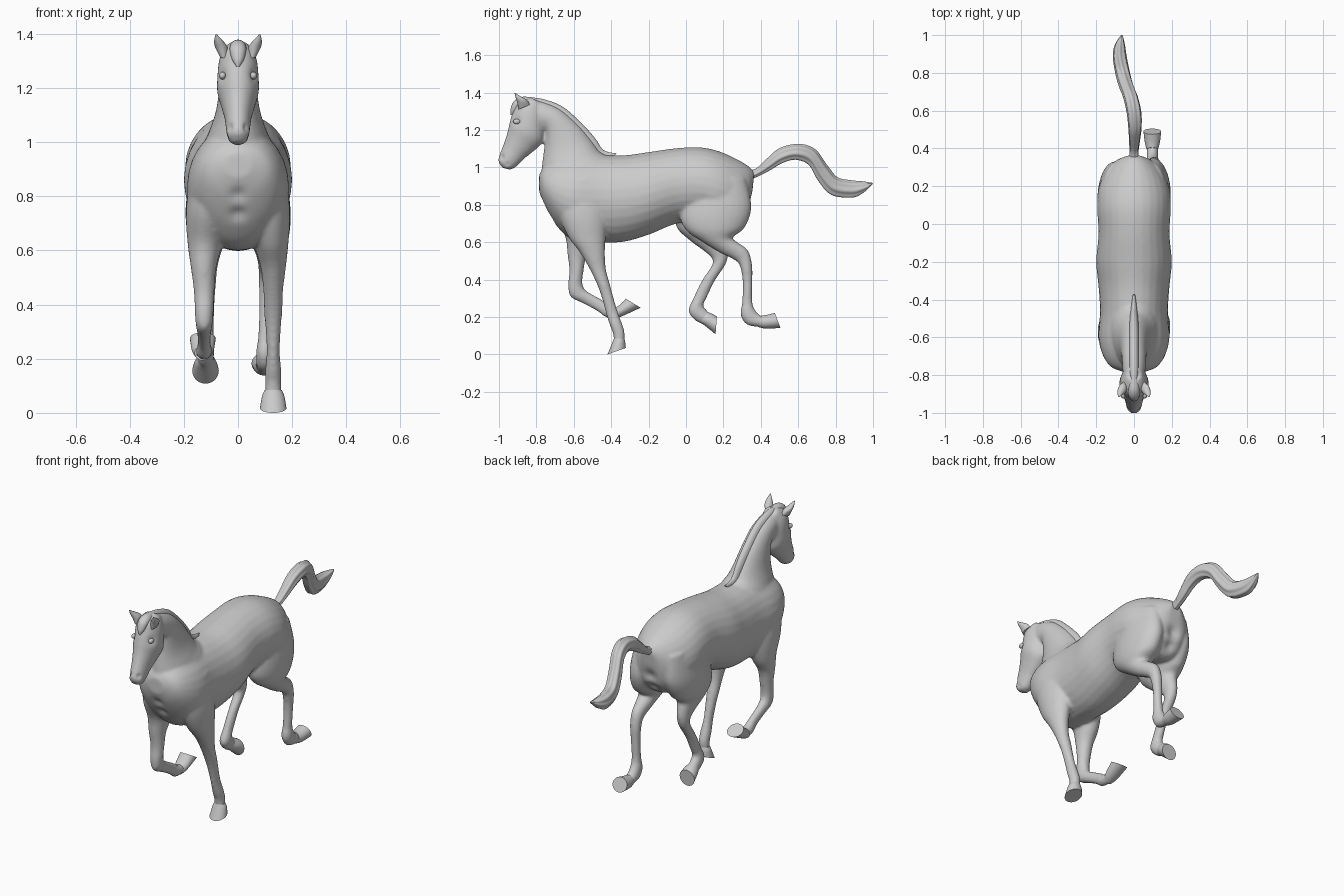
import bpy, bmesh, math
from mathutils import Vector


def spline(rows, sub):
    """Catmull-Rom interpolation of section rows."""
    out = []
    for i in range(len(rows) - 1):
        p0, p1, p2 = rows[max(i - 1, 0)], rows[i], rows[i + 1]
        p3 = rows[min(i + 2, len(rows) - 1)]
        for s in range(sub):
            t = s / sub
            out.append([0.5 * (2 * b + (c - a) * t + (2 * a - 5 * b + 4 * c - d) * t * t
                               + (3 * b - a - 3 * c + d) * t ** 3)
                        for a, b, c, d in zip(p0, p1, p2, p3)])
    return out + [list(rows[-1])]


def loft(name, rows, x=0.0, sub=5, n=28, ripple=0.0):
    """Skin of ellipses; each row is side-view edge point A (y,z), point B (y,z), half width, [x]."""
    rows = [list(r) + ([x] if len(r) == 5 else []) for r in rows]
    bm = bmesh.new()
    rings = []
    for ya, za, yb, zb, w, cx in spline(rows, sub):
        ring = []
        for k in range(n):
            a = 2 * math.pi * k / n
            r = 1 + ripple * (math.cos(7 * a) - 1)
            c, s = math.cos(a) * r, math.sin(a) * r
            ring.append(bm.verts.new((cx + w * s, (ya + yb) / 2 + c * (ya - yb) / 2,
                                      (za + zb) / 2 + c * (za - zb) / 2)))
        rings.append(ring)
    for r0, r1 in zip(rings, rings[1:]):
        for k in range(n):
            bm.faces.new((r0[k], r0[(k + 1) % n], r1[(k + 1) % n], r1[k]))
    bm.faces.new(rings[0])
    bm.faces.new(rings[-1][::-1])
    bmesh.ops.recalc_face_normals(bm, faces=bm.faces)
    me = bpy.data.meshes.new(name)
    bm.to_mesh(me)
    bm.free()
    me.shade_smooth()
    me.set_sharp_from_angle(angle=math.radians(45))
    ob = bpy.data.objects.new(name, me)
    bpy.context.collection.objects.link(ob)
    return ob


# Torso, chest to rump
torso = loft("body", [
    (-.785, .96, -.785, .87, .05), (-.76, 1.0, -.755, .79, .12), (-.70, 1.04, -.69, .685, .165),
    (-.60, 1.06, -.60, .61, .188), (-.46, 1.065, -.46, .598, .18), (-.33, 1.065, -.33, .603, .188),
    (-.2, 1.082, -.2, .64, .2), (-.05, 1.103, -.05, .70, .188), (.08, 1.107, .08, .71, .195),
    (.18, 1.085, .18, .68, .19), (.27, 1.045, .27, .68, .155), (.33, 1.01, .335, .75, .10),
    (.365, .975, .355, .87, .04)])

# Neck: crest edge, throat edge
neck = loft("neck", [
    (-.38, 1.02, -.70, .74, .14), (-.42, 1.06, -.765, .88, .13), (-.46, 1.085, -.772, .98, .108),
    (-.50, 1.14, -.764, 1.06, .085), (-.57, 1.225, -.757, 1.12, .072), (-.67, 1.312, -.757, 1.19, .064),
    (-.77, 1.355, -.78, 1.20, .06), (-.84, 1.365, -.83, 1.2, .05)])

# Head: face edge, jaw edge
head = loft("head", [
    (-.83, 1.375, -.77, 1.34, .04), (-.90, 1.352, -.755, 1.26, .068), (-.925, 1.30, -.755, 1.19, .076),
    (-.943, 1.24, -.765, 1.135, .077), (-.957, 1.18, -.81, 1.09, .062), (-.977, 1.12, -.86, 1.05, .049),
    (-.996, 1.07, -.895, 1.016, .044), (-1.004, 1.035, -.92, .995, .039), (-.985, 1.0, -.945, .988, .025)])

# Legs: leading edge, trailing edge
front_right = loft("front_leg_planted", [
    (-.70, .92, -.44, .95, .06, .11), (-.68, .75, -.42, .75, .08, .112), (-.63, .63, -.43, .62, .064, .122),
    (-.567, .545, -.433, .535, .047, .13), (-.517, .46, -.428, .455, .037, .13),
    (-.478, .38, -.408, .38, .034, .13), (-.452, .31, -.392, .32, .029, .13),
    (-.428, .22, -.367, .235, .024, .13), (-.407, .155, -.342, .165, .03, .13),
    (-.39, .11, -.328, .115, .03, .13), (-.385, .06, -.33, .07, .03, .13)])
front_left = loft("front_leg_lifted", [
    (-.72, .92, -.46, .95, .06, -.11), (-.70, .75, -.45, .75, .08, -.112), (-.646, .63, -.48, .62, .064, -.122),
    (-.634, .54, -.53, .53, .047, -.127), (-.624, .45, -.548, .445, .038, -.125),
    (-.63, .37, -.554, .38, .035, -.125), (-.617, .308, -.54, .347, .031, -.125),
    (-.548, .272, -.505, .323, .026, -.125), (-.475, .232, -.435, .284, .024, -.125),
    (-.425, .198, -.40, .26, .029, -.125), (-.36, .2, -.36, .25, .028, -.127)])
hind_right = loft("hind_leg_trailing", [
    (.02, .97, .32, .94, .07, .095), (-.03, .77, .35, .79, .09, .102), (-.005, .67, .315, .68, .082, .11),
    (.09, .60, .25, .625, .06, .115), (.18, .545, .275, .60, .045, .115), (.27, .498, .332, .556, .034, .11),
    (.293, .455, .354, .475, .031, .108), (.303, .38, .355, .38, .026, .104),
    (.30, .28, .355, .28, .026, .1), (.291, .215, .37, .238, .031, .098), (.325, .16, .393, .212, .031, .098),
    (.40, .145, .42, .2, .03, .097)])
hind_left = loft("hind_leg_forward", [
    (.02, .97, .32, .94, .07, -.095), (-.05, .77, .33, .79, .09, -.102), (-.05, .68, .275, .68, .082, -.108),
    (.02, .61, .22, .63, .06, -.112), (.09, .558, .225, .58, .043, -.112), (.138, .515, .226, .53, .034, -.112),
    (.138, .475, .208, .475, .031, -.112), (.088, .40, .152, .39, .026, -.113),
    (.043, .31, .107, .295, .026, -.116), (.013, .232, .092, .262, .031, -.119),
    (.05, .182, .112, .235, .031, -.12), (.1, .158, .135, .21, .03, -.12)])

# Fuse the anatomy into one smooth skin
bpy.ops.object.select_all(action='DESELECT')
for ob in (torso, neck, head, front_right, front_left, hind_right, hind_left):
    ob.select_set(True)
bpy.context.view_layer.objects.active = torso
bpy.ops.object.join()
rm = torso.modifiers.new("fuse", 'REMESH')
rm.mode, rm.voxel_size, rm.use_smooth_shade = 'VOXEL', 0.009, True
sm = torso.modifiers.new("soften", 'SMOOTH')
sm.factor, sm.iterations = 0.5, 6
for m in ("fuse", "soften"):
    bpy.ops.object.modifier_apply(modifier=m)

# Sculpted dents: nostrils, mouth corners, eye sockets, chest groove, buttock cleft
dents = [((.036, -.988, 1.055), .013, .012), ((.035, -.955, 1.018), .01, .006),
         ((.062, -.905, 1.245), .022, .008), ((0, -.77, .80), .03, .012),
         ((0, -.73, .73), .03, .012), ((0, .35, .80), .04, .02), ((0, .32, .72), .04, .02)]
normals = [v.normal.copy() for v in torso.data.vertices]
for v, nrm in zip(torso.data.vertices, normals):
    p = Vector((abs(v.co.x), v.co.y, v.co.z))
    for c, r, depth in dents:
        d = (p - Vector(c)).length / r
        if d < 3:
            v.co -= nrm * depth * math.exp(-d * d)
torso.data.shade_smooth()

# Hooves with flat soles
loft("front_hoof_planted", [(-.385, .085, -.33, .085, .031), (-.395, .06, -.325, .065, .041),
                            (-.42, .0, -.322, .035, .049)], x=.13)
loft("front_hoof_lifted", [(-.378, .193, -.378, .25, .03), (-.34, .205, -.35, .268, .041),
                           (-.243, .25, -.322, .298, .048)], x=-.13)
loft("hind_hoof_trailing", [(.385, .147, .405, .208, .03), (.43, .138, .435, .212, .04),
                            (.505, .142, .475, .222, .047)], x=.097)
loft("hind_hoof_forward", [(.075, .17, .115, .228, .03), (.1, .155, .15, .212, .041),
                           (.158, .108, .165, .203, .049)], x=-.12)

# Tail with strand ridges
loft("tail", [
    (.33, .98, .34, .93, .025, 0), (.38, .998, .39, .952, .025, 0), (.43, 1.045, .455, .985, .03, .003),
    (.50, 1.103, .515, 1.02, .036, .005), (.60, 1.126, .585, 1.038, .04, 0), (.69, 1.098, .655, 1.01, .04, -.018),
    (.755, 1.012, .705, .925, .04, -.04), (.81, .948, .775, .85, .04, -.058),
    (.88, .932, .885, .835, .038, -.075), (.95, .925, .945, .86, .028, -.075), (1.0, .917, .995, .907, .006, -.065)],
    ripple=.06, n=56)

# Mane ridge along the crest, and forelock between the ears
loft("mane", [(-.37, 1.075, -.41, 1.04, .008), (-.44, 1.092, -.48, 1.03, .018), (-.485, 1.155, -.55, 1.10, .024),
              (-.56, 1.238, -.61, 1.18, .026), (-.66, 1.325, -.69, 1.25, .026), (-.76, 1.364, -.76, 1.29, .026),
              (-.84, 1.376, -.83, 1.30, .024)])
loft("forelock", [(-.82, 1.375, -.82, 1.33, .022), (-.88, 1.377, -.86, 1.32, .03), (-.922, 1.352, -.88, 1.32, .03),
                  (-.938, 1.31, -.90, 1.30, .022), (-.938, 1.28, -.925, 1.278, .006)])

# Ears and eyes on both sides
for s, side in ((1, "right"), (-1, "left")):
    loft("ear_" + side, [(-.895, 1.31, -.835, 1.335, .018, .052 * s), (-.902, 1.345, -.85, 1.36, .023, .062 * s),
                         (-.91, 1.37, -.88, 1.378, .016, .072 * s), (-.917, 1.397, -.913, 1.397, .003, .08 * s)], n=16)
    bpy.ops.mesh.primitive_uv_sphere_add(segments=20, ring_count=12, radius=1, location=(.057 * s, -.905, 1.245))
    eye = bpy.context.object
    eye.name = "eye_" + side
    eye.scale = (.013, .019, .014)
    bpy.ops.object.shade_smooth()
